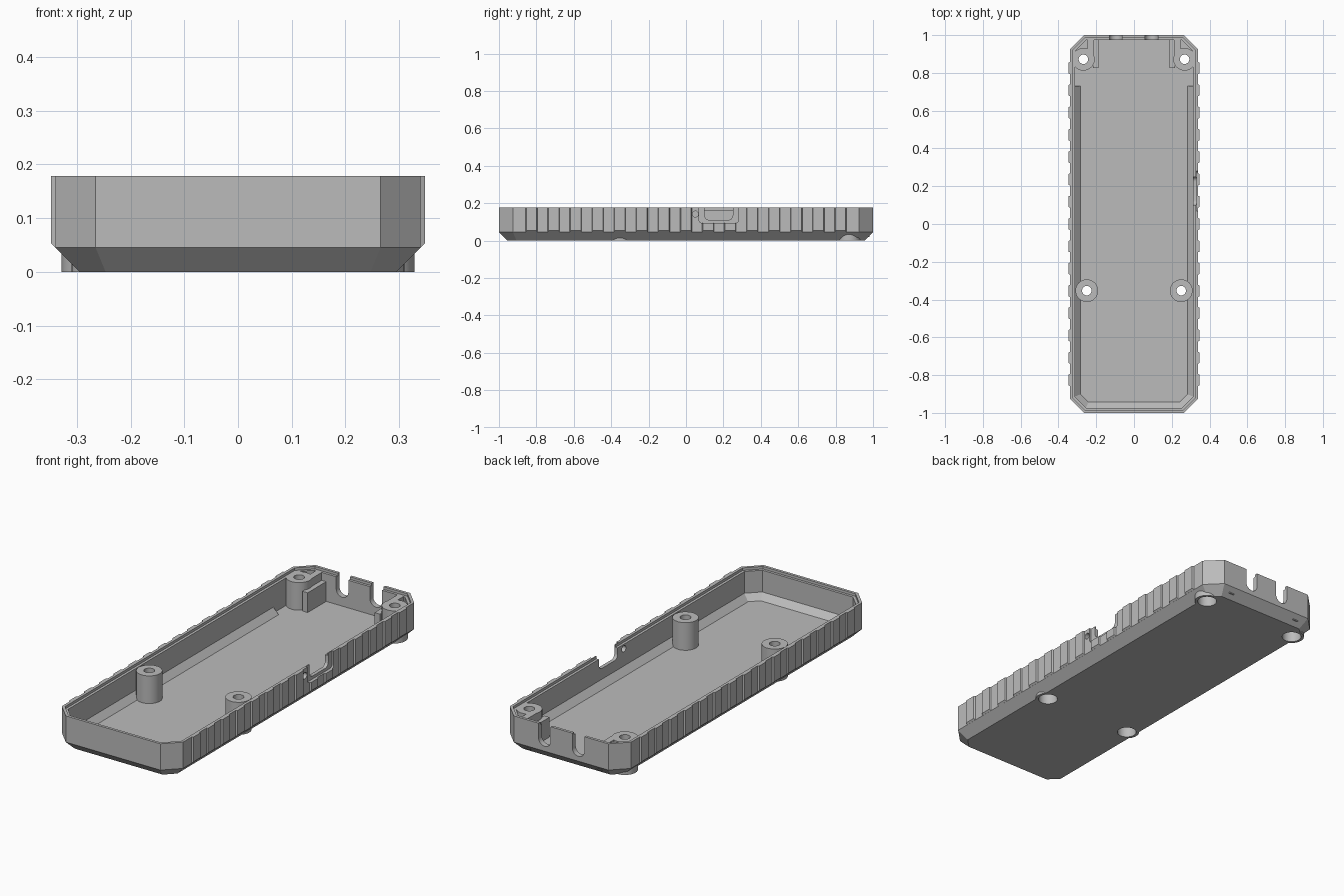
import bpy, bmesh, math

if "Cube" in bpy.data.objects:
    bpy.data.objects.remove(bpy.data.objects["Cube"])

A, B, C, TOP, FLOOR, SHELF = 0.34, 1.0, 0.075, 0.178, 0.025, 0.165

grey = bpy.data.materials.new("plain grey")
grey.diffuse_color = (0.5, 0.5, 0.5, 1)
grey.use_nodes = True
grey.node_tree.nodes["Principled BSDF"].inputs["Base Color"].default_value = grey.diffuse_color


def octagon(d):
    """Chamfered rectangle outline inset by d."""
    a, b, c = A - d, B - d, C - 0.586 * d
    return [(a, -b + c), (a, b - c), (a - c, b), (-a + c, b),
            (-a, b - c), (-a, -b + c), (-a + c, -b), (a - c, -b)]


def make(name, bm):
    bmesh.ops.recalc_face_normals(bm, faces=bm.faces)
    me = bpy.data.meshes.new(name)
    bm.to_mesh(me)
    bm.free()
    me.materials.append(grey)
    ob = bpy.data.objects.new(name, me)
    bpy.context.collection.objects.link(ob)
    return ob


def loft(name, layers):
    """Skin a stack of equal-length outlines given as (outline, z)."""
    bm = bmesh.new()
    rings = [[bm.verts.new((x, y, z)) for x, y in o] for o, z in layers]
    for r, s in zip(rings, rings[1:]):
        for i in range(len(r)):
            j = (i + 1) % len(r)
            bm.faces.new((r[i], r[j], s[j], s[i]))
    bm.faces.new(rings[0][::-1])
    bm.faces.new(rings[-1])
    return make(name, bm)


def prism(name, outline, z0, z1):
    return loft(name, [(outline, z0), (outline, z1)])


def box(name, x0, x1, y0, y1, z0, z1):
    x0, x1 = sorted((x0, x1))
    return prism(name, [(x0, y0), (x1, y0), (x1, y1), (x0, y1)], z0, z1)


def circle(x, y, r, n=32):
    return [(x + r * math.cos(2 * math.pi * i / n),
             y + r * math.sin(2 * math.pi * i / n)) for i in range(n)]


def notch(name, axis, c, half, z0, r, p0, p1):
    """Upright slot with rounded lower corners, extruded along x or y."""
    pts = [(c + half, TOP + 0.05), (c - half, TOP + 0.05)]
    for s, start in ((-1, math.pi), (1, 1.5 * math.pi)):
        for i in range(7):
            t = start + i * math.pi / 12
            pts.append((c + s * (half - r * 0.999) + r * math.cos(t),
                        z0 + r + r * math.sin(t)))
    return side_prism(name, axis, pts, p0, p1)


def side_prism(name, axis, pts, p0, p1):
    ob = loft(name, [(pts, p0), (pts, p1)])
    for v in ob.data.vertices:
        u, w, p = v.co
        v.co = (p, u, w) if axis == 'x' else (u, p, w)
    bm = bmesh.new()
    bm.from_mesh(ob.data)
    bmesh.ops.recalc_face_normals(bm, faces=bm.faces)
    bm.to_mesh(ob.data)
    bm.free()
    return ob


def boolean(target, others, op):
    bpy.context.view_layer.objects.active = target
    for o in others:
        m = target.modifiers.new(o.name, 'BOOLEAN')
        m.operation, m.object, m.solver = op, o, 'EXACT'
        bpy.ops.object.modifier_apply(modifier=m.name)
        bpy.data.objects.remove(o)


# Tray shell with sloped underside
tray = loft("tray", [(octagon(0.045), 0), (octagon(0), 0.045), (octagon(0), TOP)])

# Grip ribs along both long sides, sloped at the lower end
ribs = []
for s in (-1, 1):
    for i in range(15):
        y = (i - 7) * 0.118
        xi, xo = s * (A - 0.005), s * (A + 0.0075)
        bm = bmesh.new()
        low = [bm.verts.new(p) for p in ((xi, y - .034, .0405), (xi, y + .034, .0405),
                                         (xo, y + .028, .053), (xo, y - .028, .053))]
        high = [bm.verts.new((v.co.x, v.co.y, TOP)) for v in low]
        bm.faces.new(low)
        bm.faces.new(high)
        for k in range(4):
            j = (k + 1) % 4
            bm.faces.new((low[k], low[j], high[j], high[k]))
        ribs.append(make("grip_rib", bm))
boolean(tray, ribs, 'UNION')

# Cavity, flat rear bay and stepped rim
inner = octagon(0.027)
bay = [(inner[0][0], 0.73)] + inner[1:5] + [(inner[5][0], 0.73)]
boolean(tray, [
    loft("cavity", [(octagon(0.057), FLOOR), (inner, 0.055), (inner, TOP + 0.05)]),
    prism("rear_bay", bay, FLOOR, 0.12),
    prism("rim_step", octagon(0.014), SHELF, TOP + 0.05)], 'DIFFERENCE')

# Screw posts, rear corner braces and locating plates
posts = [(s * x, y) for s in (-1, 1) for x, y in ((0.25, -0.353), (0.268, 0.872))]
adds = [prism("post", circle(x, y, 0.06), 0, SHELF) for x, y in posts]
for s in (-1, 1):
    adds += [box("side_brace", s * 0.265, s * 0.32, 0.83, 0.915, 0.09, SHELF),
             box("rear_brace", s * 0.212, s * 0.245, 0.87, 0.98, 0.09, SHELF),
             box("locating_plate", s * 0.187, s * 0.217, 0.825, 0.98, 0.02, 0.125)]
boolean(tray, adds, 'UNION')

# Screw holes with wide recesses underneath
cuts = []
for x, y in posts:
    cuts += [prism("screw_hole", circle(x, y, 0.025, 24), -0.1, 0.3),
             prism("head_recess", circle(x, y, 0.046), -0.1, 0.07)]
# Rear cable slots
cuts += [notch("cable_slot", 'y', x, 0.034, 0.07, 0.034, 0.95, 1.05) for x in (-0.097, 0.092)]
# Side port opening, its shallow surround and a small round hole
cuts += [notch("port_surround", 'x', 0.175, 0.105, 0.095, 0.015, 0.331, 0.4),
         notch("port_opening", 'x', 0.175, 0.075, 0.11, 0.025, 0.28, 0.4),
         side_prism("pin_hole", 'x', circle(0.05, 0.142, 0.016, 20), 0.28, 0.4)]
boolean(tray, cuts, 'DIFFERENCE')

tray.data.materials.clear()
tray.data.materials.append(grey)
tray.data.polygons.foreach_set("material_index", [0] * len(tray.data.polygons))
bpy.ops.object.select_all(action='DESELECT')
tray.select_set(True)
bpy.context.view_layer.objects.active = tray
bpy.ops.object.shade_smooth_by_angle(angle=math.radians(25))
